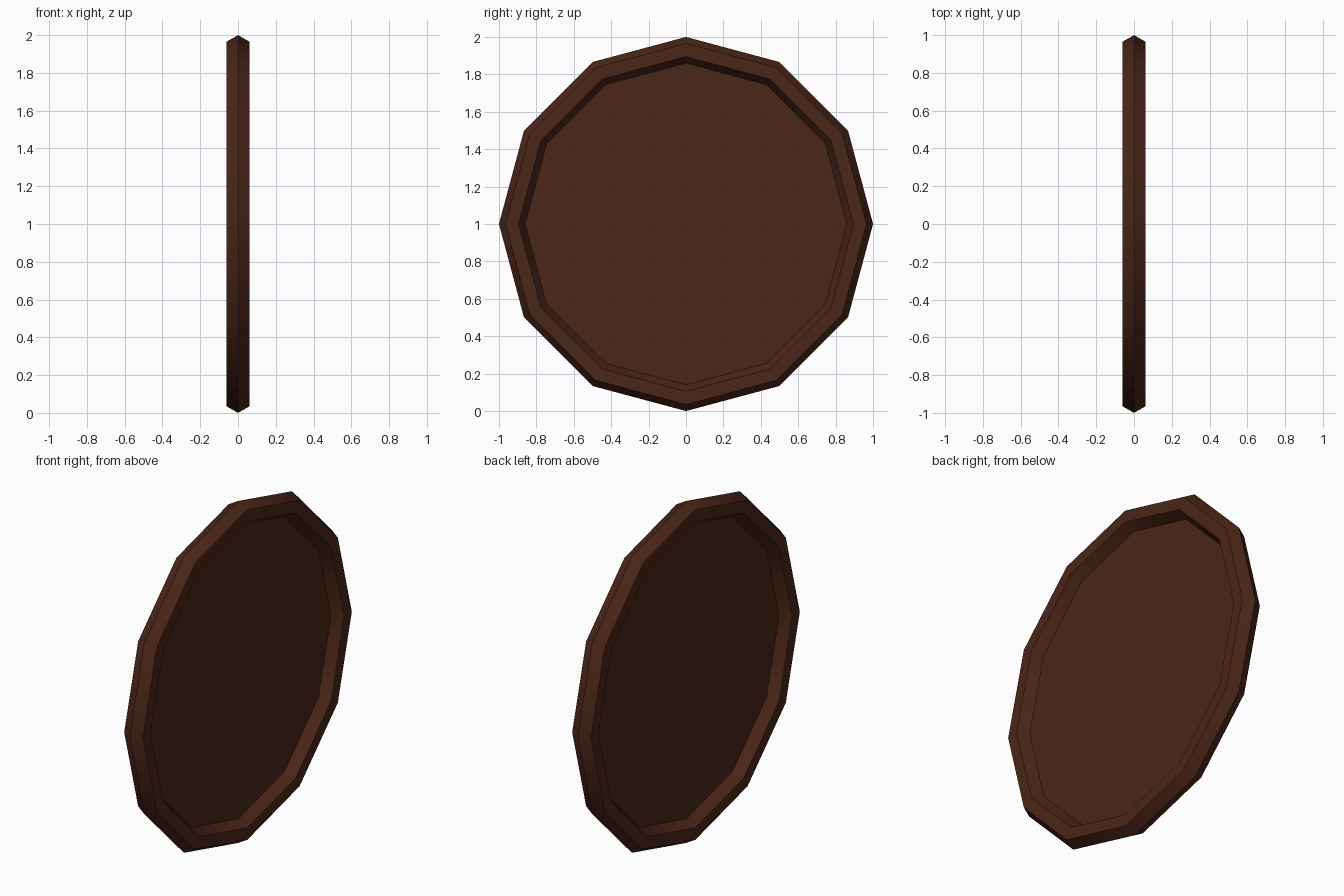
import bpy, math

if "Cube" in bpy.data.objects:
    bpy.data.objects.remove(bpy.data.objects["Cube"])

SIDES = 12
ROT = (0, math.pi / 2, 0)      # turn the axis to lie along x
CENTRE = (0, 0, 1)

wood = bpy.data.materials.new("dark_wood")
wood.diffuse_color = (0.072, 0.019, 0.009, 1)
wood.use_nodes = True
wood.node_tree.nodes["Principled BSDF"].inputs["Base Color"].default_value = wood.diffuse_color


def finish(name):
    ob = bpy.context.object
    ob.name = name
    ob.data.materials.append(wood)
    bpy.ops.object.transform_apply(location=False, rotation=True, scale=True)
    # soft around the ring, crisp along the ridges of the hexagonal section
    bpy.ops.object.shade_smooth_by_angle(angle=math.radians(35))
    return ob


# Rim: twelve-sided ring with a hexagonal cross-section
bpy.ops.mesh.primitive_torus_add(major_radius=0.93, minor_radius=0.07,
                                 major_segments=SIDES, minor_segments=6,
                                 location=CENTRE, rotation=ROT)
finish("rim")

# Panel: flat disc filling the middle of the ring
bpy.ops.mesh.primitive_circle_add(vertices=SIDES, radius=0.862, fill_type='NGON',
                                  location=CENTRE, rotation=ROT)
finish("panel")
